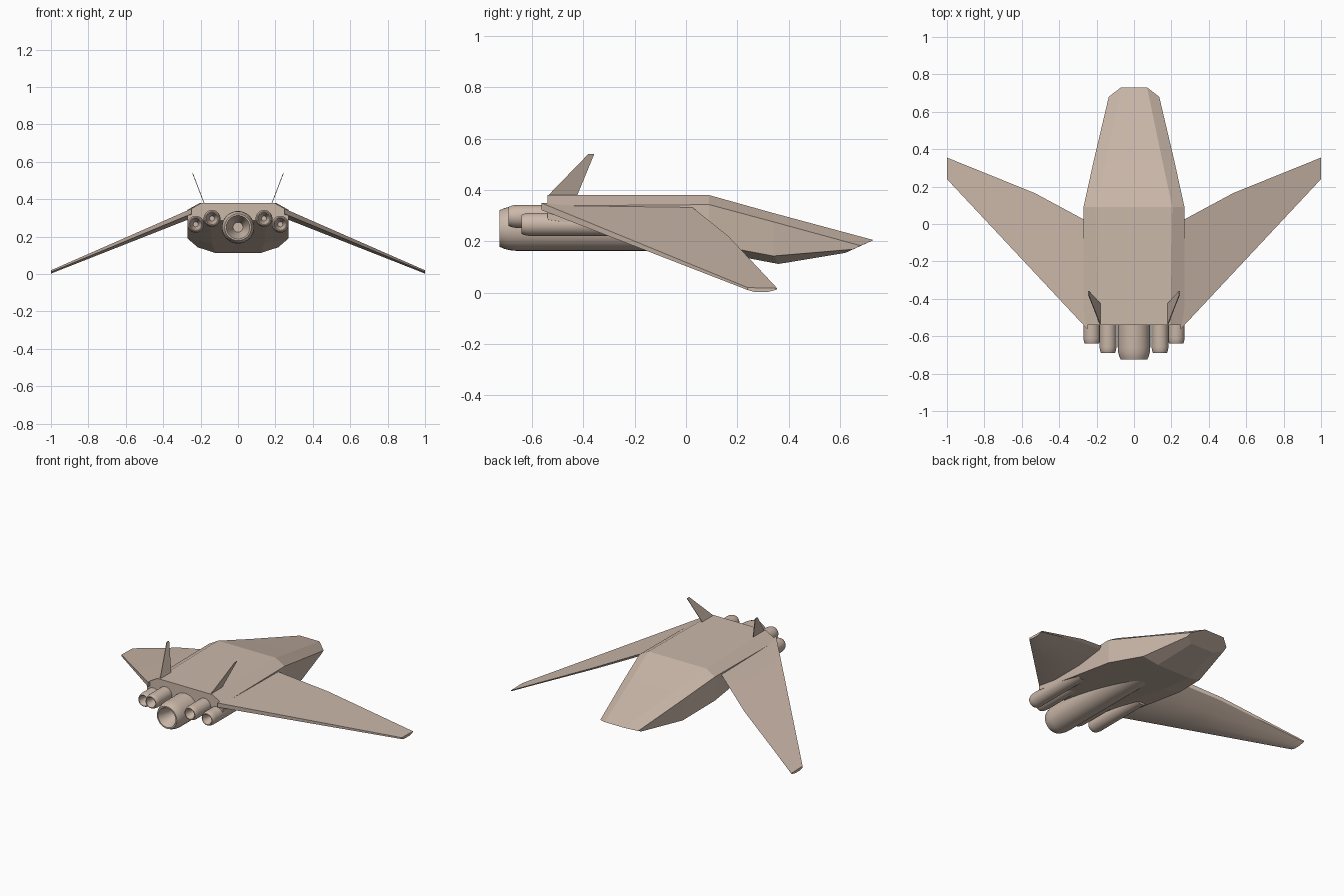
import bpy, bmesh, math
from mathutils import Vector

cube = bpy.data.objects.get("Cube")
if cube:
    bpy.data.objects.remove(cube)

tan = bpy.data.materials.new("warm tan hull")
tan.use_nodes = True
tan.diffuse_color = (0.60, 0.48, 0.40, 1)
tan.node_tree.nodes["Principled BSDF"].inputs["Base Color"].default_value = tan.diffuse_color


def finish(name, bm, smooth_angle=None):
    """Turn a bmesh into a named object in the hull colour."""
    bmesh.ops.recalc_face_normals(bm, faces=bm.faces)
    mesh = bpy.data.meshes.new(name)
    bm.to_mesh(mesh)
    bm.free()
    mesh.materials.append(tan)
    obj = bpy.data.objects.new(name, mesh)
    bpy.context.collection.objects.link(obj)
    if smooth_angle:
        bpy.ops.object.select_all(action='DESELECT')
        obj.select_set(True)
        bpy.context.view_layer.objects.active = obj
        bpy.ops.object.shade_smooth_by_angle(angle=math.radians(smooth_angle))
    return obj


def loft(name, rings, smooth_angle=None):
    """Skin closed rings of equal length and cap both ends."""
    bm = bmesh.new()
    loops = [[bm.verts.new(p) for p in ring] for ring in rings]
    n = len(loops[0])
    for a, b in zip(loops, loops[1:]):
        for i in range(n):
            j = (i + 1) % n
            bm.faces.new((a[i], a[j], b[j], b[i]))
    bm.faces.new(loops[0])
    bm.faces.new(loops[-1])
    return finish(name, bm, smooth_angle)


def mirrored(points):
    return points + [(-x, y, z) for x, y, z in reversed(points)]


# Fuselage: each half section runs top edge, shoulder, chine, belly edge
tail = [(.195, -.54, .38), (.27, -.54, .338), (.27, -.54, .285), (.15, -.54, .285)]
middle = [(.205, .09, .38), (.27, .09, .343), (.27, .09, .19), (.14, .09, .163)]
keel = [(.151, .34, .31), (.215, .34, .276), (.215, .34, .143), (.12, .36, .112)]
nose = [(.07, .73, .205), (.135, .68, .183), (.137, .65, .169), (.08, .62, .155)]
loft("fuselage", [mirrored(s) for s in (tail, middle, keel, nose)])


# Wings: drooped, swept forward, blunt trailing edge and bowed underside
def wing_section(t, lead_y, side):
    x = side * (.27 + .73 * t)
    trail_y = -.54 + .78 * t
    top = .34 - .32 * t
    thick = 1 - .65 * t
    chord = lead_y - trail_y
    profile = [(0, 0), (0, -.027), (.25, -.05), (.65, -.05), (.97, -.025), (1, -.008)]
    return [(x, trail_y + chord * u, top + h * thick) for u, h in profile]


# Tail fins: thin plates leaning outward and raked forward
def fin_section(x, y0, y1, z, side):
    return [(side * (x + d), y, z) for d, y in
            ((-.002, y0), (.002, y0), (.002, y1), (-.002, y1))]


# Engines: turned shells with a rounded lip and a conical nozzle
def engine(name, x, z, radius, y_back, y_front, steps=32):
    depth = radius * 1.5
    profile = [(0, y_back + depth), (.3, y_back + depth), (.66, y_back + .01),
               (.72, y_back), (.82, y_back), (.91, y_back + radius * .2),
               (.97, y_back + radius * .45), (1, y_back + radius * .75),
               (1, y_front), (0, y_front)]
    bm = bmesh.new()
    verts = [bm.verts.new((x + r * radius, y, z)) for r, y in profile]
    edges = [bm.edges.new(pair) for pair in zip(verts, verts[1:])]
    bmesh.ops.spin(bm, geom=verts + edges, cent=(x, 0, z), axis=(0, 1, 0),
                   angle=math.tau, steps=steps)
    bmesh.ops.remove_doubles(bm, verts=bm.verts, dist=.0002)
    finish(name, bm, 40)


engine("main_engine", 0, .25, .087, -.725, .1)
for label, side in (("left", 1), ("right", -1)):
    loft(label + "_wing", [wing_section(t, y, side) for t, y in
                           ((-.03, .01), (0, .025), (.356, .165), (1, .355))], 20)
    loft(label + "_fin", [fin_section(.18, -.54, -.425, .375, side),
                          fin_section(.243, -.38, -.357, .54, side)])
    engine(label + "_inner_engine", side * .139, .297, .045, -.69, -.2)
    engine(label + "_outer_engine", side * .226, .266, .045, -.64, -.2)
